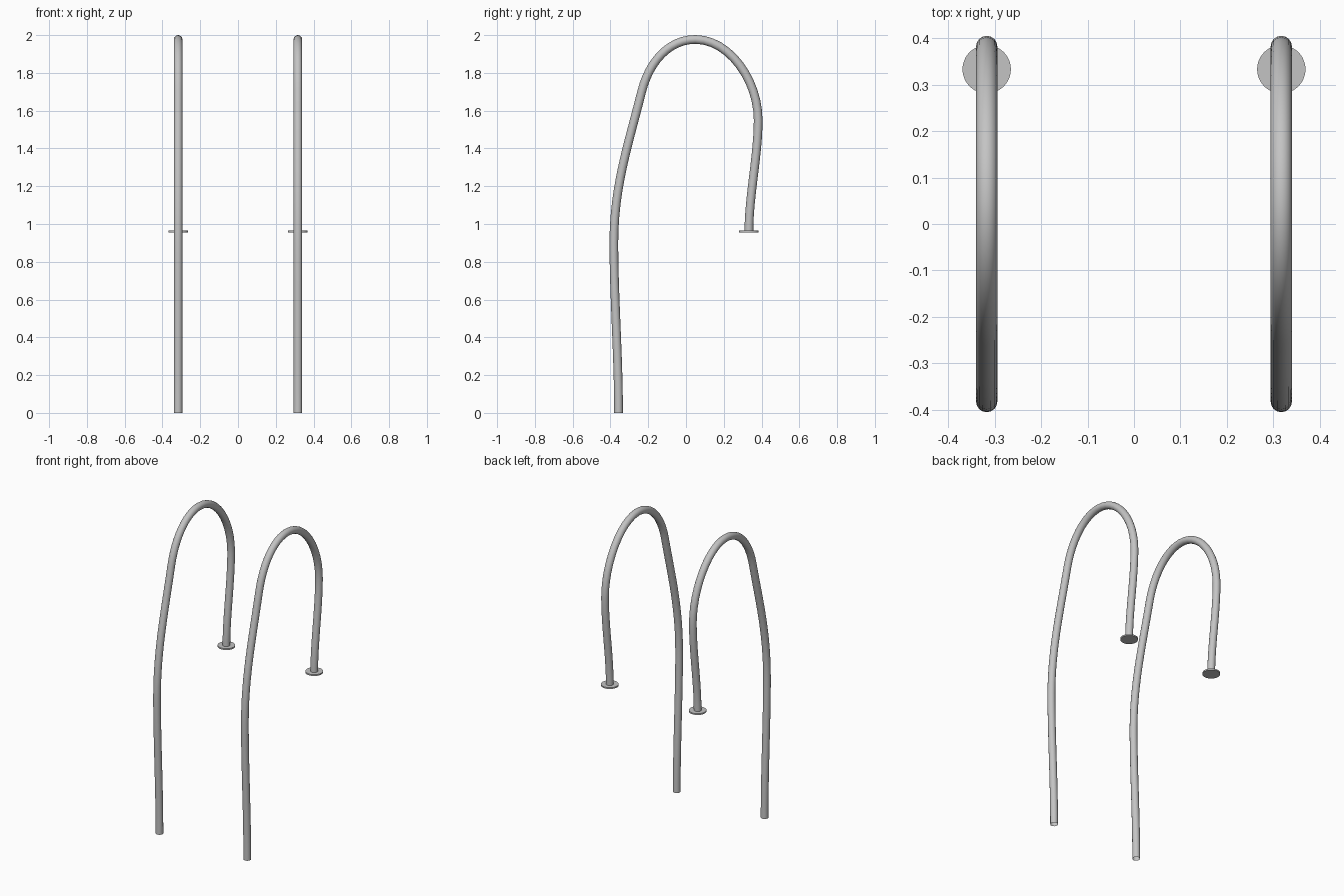
import bpy
from mathutils import Vector

cube = bpy.data.objects.get("Cube")
if cube:
    bpy.data.objects.remove(cube, do_unlink=True)

RAIL_X = 0.317
TUBE_RADIUS = 0.023
FLANGE_RADIUS = 0.052
FLANGE_Z = 0.96

steel = bpy.data.materials.new("brushed steel grey")
steel.use_nodes = True
colour = (0.55, 0.55, 0.55, 1)
steel.diffuse_color = colour
steel.node_tree.nodes["Principled BSDF"].inputs["Base Color"].default_value = colour

# Side profile: (y, z) of incoming handle, point, outgoing handle
PATH = [
    ((-0.357, -0.1), (-0.357, 0.0), (-0.357, 0.3)),
    ((-0.382, 0.62), (-0.382, 0.9), (-0.382, 1.2)),
    ((-0.305, 1.42), (-0.235, 1.7), (-0.195, 1.86)),
    ((-0.09, 1.977), (0.05, 1.977), (0.23, 1.977)),
    ((0.382, 1.76), (0.382, 1.55), (0.382, 1.36)),
    ((0.333, 1.15), (0.333, FLANGE_Z), (0.333, 0.9)),
]


def select_only(obj):
    bpy.ops.object.select_all(action='DESELECT')
    obj.select_set(True)
    bpy.context.view_layer.objects.active = obj


def make_rail(name, x):
    # Bent tube with open ends
    curve = bpy.data.curves.new(name, 'CURVE')
    curve.dimensions = '3D'
    curve.bevel_depth = TUBE_RADIUS
    curve.bevel_resolution = 6
    curve.resolution_u = 12
    spline = curve.splines.new('BEZIER')
    spline.bezier_points.add(len(PATH) - 1)
    for point, (before, at, after) in zip(spline.bezier_points, PATH):
        point.handle_left_type = point.handle_right_type = 'FREE'
        point.co = Vector((0, *at))
        point.handle_left = Vector((0, *before))
        point.handle_right = Vector((0, *after))
    curve.materials.append(steel)
    rail = bpy.data.objects.new(name, curve)
    rail.location.x = x
    bpy.context.collection.objects.link(rail)
    select_only(rail)
    bpy.ops.object.convert(target='MESH')
    bpy.ops.object.shade_smooth()


def make_flange(name, x):
    # Thin round mounting plate under the short end
    bpy.ops.mesh.primitive_cylinder_add(
        vertices=48, radius=FLANGE_RADIUS, depth=0.009,
        location=(x, PATH[-1][1][0], FLANGE_Z))
    flange = bpy.context.object
    flange.name = name
    flange.data.materials.append(steel)
    bpy.ops.object.shade_smooth_by_angle()


for side, sign in (("left", 1), ("right", -1)):
    make_rail(side + "_handrail", sign * RAIL_X)
    make_flange(side + "_mounting_flange", sign * RAIL_X)
